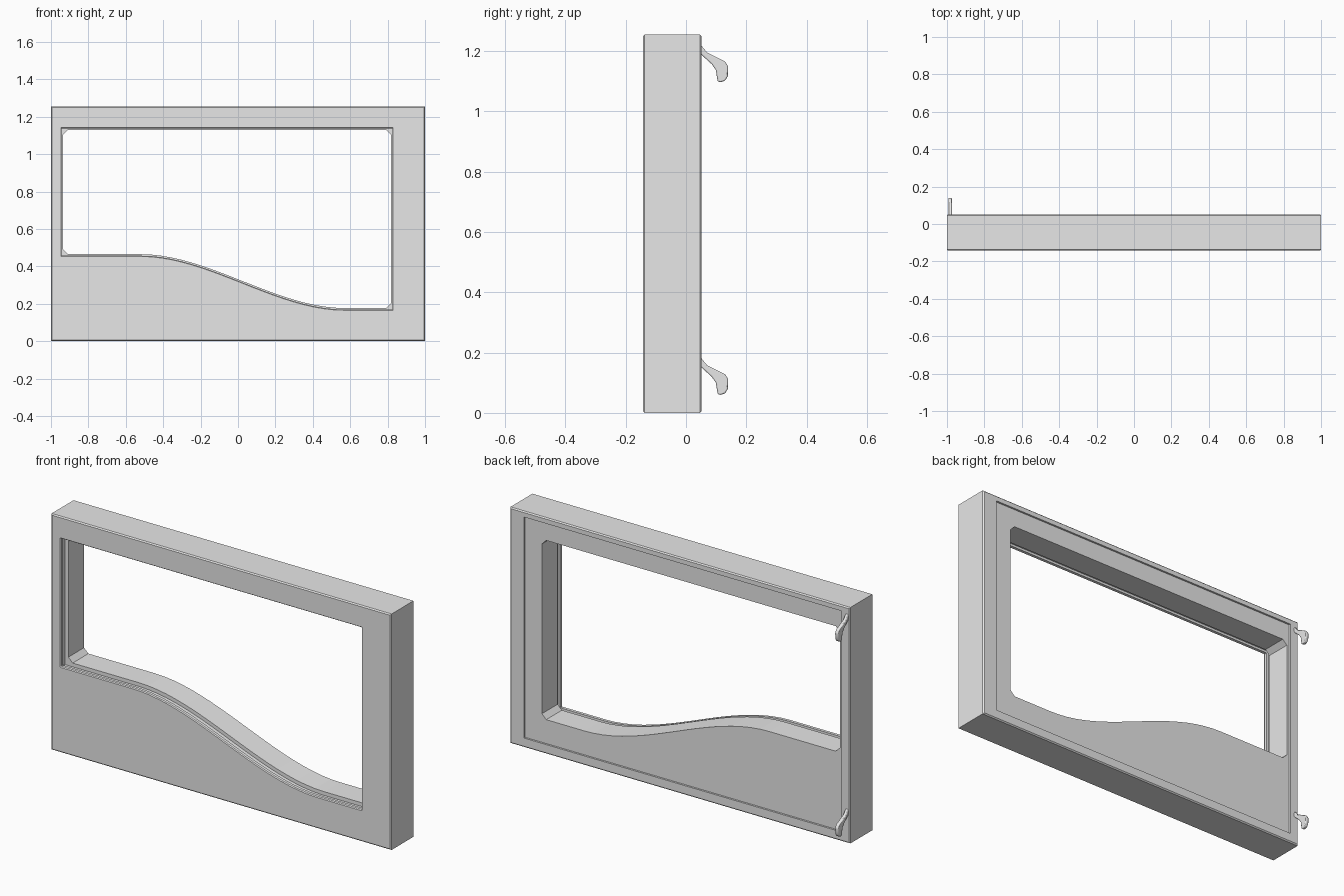
import bpy, bmesh

cube = bpy.data.objects.get("Cube")
if cube:
    bpy.data.objects.remove(cube)

grey = bpy.data.materials.new("plain grey")
grey.use_nodes = True
COLOR = (0.8, 0.8, 0.8, 1)
grey.diffuse_color = COLOR
grey.node_tree.nodes["Principled BSDF"].inputs["Base Color"].default_value = COLOR

LEFT, RIGHT, TOP, SILL_HIGH, SILL_LOW = -0.935, 0.818, 1.13, 0.465, 0.177
FRONT, BACK, HEIGHT, BEVEL = -0.143, 0.052, 1.255, 0.006
RECESS = BACK - 0.01


def finish(bm, name):
    bmesh.ops.recalc_face_normals(bm, faces=bm.faces)
    mesh = bpy.data.meshes.new(name)
    bm.to_mesh(mesh)
    bm.free()
    mesh.materials.append(grey)
    obj = bpy.data.objects.new(name, mesh)
    bpy.context.collection.objects.link(obj)
    return obj


def sill(x):
    """Height of the swept sill: high, S-curve, low."""
    t = min(max((x + 0.52) / 1.09, 0), 1)
    return SILL_HIGH + (SILL_LOW - SILL_HIGH) * t * t * (3 - 2 * t)


def opening(grow, c):
    """Window outline enlarged by grow, with corners cut by c."""
    l, r, t = LEFT - grow, RIGHT + grow, TOP + grow
    lo, hi = SILL_LOW - grow, SILL_HIGH - grow
    curve = [-0.52 + 1.09 * i / 20 for i in range(21)]
    pts = [(l, hi + c), (l + c, hi)]
    pts += [(x, sill(x) - grow) for x in curve]
    pts += [(r - c, lo), (r, lo + c), (r, t - c), (r - c, t), (l + c, t), (l, t - c)]
    return pts


def rect(x0, x1, z0, z1):
    return [(x0, z0), (x1, z0), (x1, z1), (x0, z1)]


def make_frame():
    bm = bmesh.new()

    def ring(pts, y):
        vs = [bm.verts.new((x, y, z)) for x, z in pts]
        for i in range(len(vs)):
            bm.edges.new((vs[i - 1], vs[i]))
        return vs

    def bridge(a, b):
        for i in range(len(a)):
            bm.faces.new((a[i - 1], a[i], b[i], b[i - 1]))

    def loft(rings):
        for a, b in zip(rings, rings[1:]):
            bridge(a, b)
        return rings[0], rings[-1]

    def fill(a, b):
        edges = [bm.edges.get((v[i - 1], v[i])) for v in (a, b) for i in range(len(v))]
        bmesh.ops.triangle_fill(bm, edges=edges, use_beauty=True)

    # Window reveal: bevelled lip, glass groove, deep inner jamb
    steps = [(FRONT, 0.012, 0.002), (FRONT + 0.005, 0.008, 0.002),
             (-0.122, 0.008, 0.002), (-0.122, 0.02, 0.002),
             (-0.09, 0.02, 0.002), (-0.09, 0, 0.025), (RECESS, 0, 0.025)]
    lip, jamb = loft([ring(opening(g, c), y) for y, g, c in steps])

    # Outer shell, from the bevelled front edge round to the rear recess
    b = BEVEL
    inset = rect(-1 + b, 1 - b, b, HEIGHT - b)
    full = rect(-1, 1, 0, HEIGHT)
    recess = rect(-0.95, 0.918, 0.05, 1.225)
    front, back = loft([ring(inset, FRONT), ring(full, FRONT + b),
                        ring(full, BACK - b), ring(inset, BACK),
                        ring(recess, BACK), ring(recess, RECESS)])
    fill(front, lip)
    fill(back, jamb)
    return finish(bm, "door_frame")


def make_hook(name, z):
    """Curved hinge hook extruded from a side profile."""
    profile = [(0.045, 0.125), (0.052, 0.12), (0.07, 0.098), (0.10, 0.083),
               (0.13, 0.068), (0.14, 0.052), (0.139, 0.02), (0.13, 0.005),
               (0.115, 0), (0.105, 0.002), (0.099, 0.04), (0.085, 0.06),
               (0.052, 0.09), (0.045, 0.094)]
    bm = bmesh.new()
    face = bm.faces.new([bm.verts.new((-0.992, y, z + h)) for y, h in profile])
    new = bmesh.ops.extrude_face_region(bm, geom=[face])["geom"]
    bmesh.ops.translate(bm, vec=(0.018, 0, 0),
                        verts=[v for v in new if isinstance(v, bmesh.types.BMVert)])
    obj = finish(bm, name)
    bevel = obj.modifiers.new("soft edges", "BEVEL")
    bevel.width = 0.004
    bevel.segments = 2
    return obj


make_frame()
hooks = [make_hook("upper_hinge_hook", 1.097), make_hook("lower_hinge_hook", 0.06)]

# Smooth the rounded hooks
bpy.ops.object.select_all(action="DESELECT")
for hook in hooks:
    hook.select_set(True)
bpy.context.view_layer.objects.active = hooks[0]
bpy.ops.object.shade_smooth_by_angle(angle=0.7)
